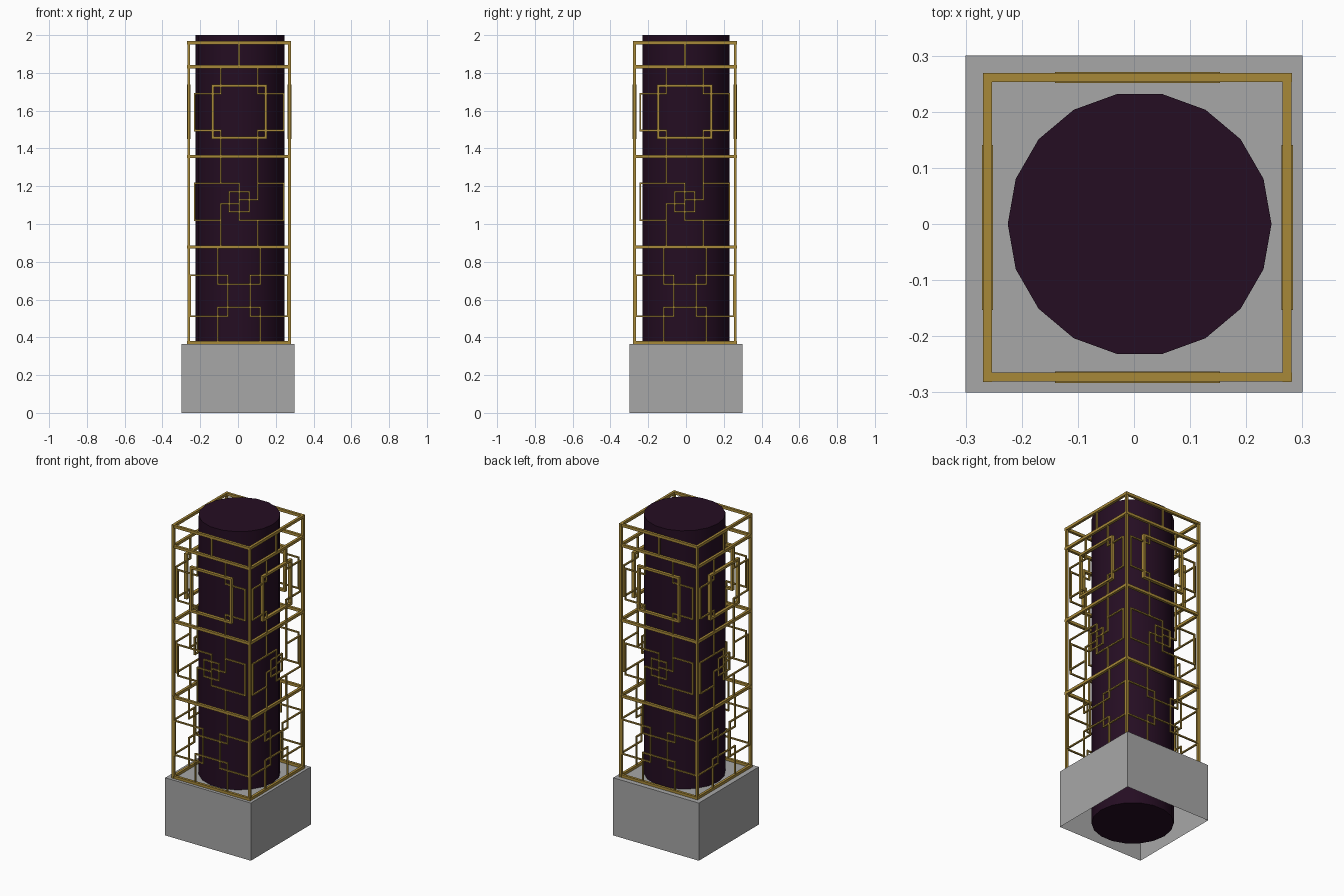
import bpy, bmesh, math
from mathutils import Matrix, Vector

if "Cube" in bpy.data.objects:
    bpy.data.objects.remove(bpy.data.objects["Cube"])


def material(name, rgb):
    m = bpy.data.materials.new(name)
    m.diffuse_color = (*rgb, 1)
    m.use_nodes = True
    m.node_tree.nodes["Principled BSDF"].inputs["Base Color"].default_value = m.diffuse_color
    return m


GOLD = material("antique gold", (0.39, 0.25, 0.04))
STONE = material("grey stone", (0.39, 0.39, 0.39))
PLUM = material("dark plum", (0.018, 0.004, 0.016))


def make_object(name, bm, mat):
    bmesh.ops.recalc_face_normals(bm, faces=bm.faces)
    mesh = bpy.data.meshes.new(name)
    bm.to_mesh(mesh)
    bm.free()
    mesh.materials.append(mat)
    ob = bpy.data.objects.new(name, mesh)
    bpy.context.collection.objects.link(ob)
    return ob


def box(bm, lo, hi):
    lo, hi = Vector(lo), Vector(hi)
    mat = Matrix.Translation((lo + hi) / 2) @ Matrix.Diagonal((*(hi - lo), 1))
    return bmesh.ops.create_cube(bm, size=1, matrix=mat)["verts"]


# Plinth: a box open underneath
bm = bmesh.new()
box(bm, (-0.3, -0.3, 0), (0.3, 0.3, 0.365))
bottom = [f for f in bm.faces if f.calc_center_median().z < 0.01]
bmesh.ops.delete(bm, geom=bottom, context="FACES_ONLY")
plinth = make_object("plinth", bm, STONE)
for f in plinth.data.polygons:          # keep the open box facing outward
    if f.normal.dot(f.center - Vector((0, 0, 0.18))) < 0:
        f.flip()

# Inner column, 18 sides
bpy.ops.mesh.primitive_cylinder_add(vertices=18, radius=0.235, depth=2,
                                    location=(0.01, 0, 1), rotation=(0, 0, math.pi / 2))
column = bpy.context.object
column.name = "column"
column.data.materials.append(PLUM)
bpy.ops.object.shade_smooth_by_angle(angle=math.radians(30))

# Lattice screens: four equal panels around the column
R = 0.267            # distance of panel plane from the centre
SIDES = range(4)


def path(bm, pts, width, depth):
    """Square bars along an axis-aligned path of (u, z) points on a panel."""
    w = width / 2
    for (u0, z0), (u1, z1) in zip(pts, pts[1:]):
        box(bm, (min(u0, u1) - w, -R - depth / 2, min(z0, z1) - w),
            (max(u0, u1) + w, -R + depth / 2, max(z0, z1) + w))


def around(name, paths, width, depth):
    for i in SIDES:
        bm = bmesh.new()
        for p in paths:
            path(bm, p, width, depth)
        ob = make_object(f"{name}_{i + 1}", bm, GOLD)
        ob.matrix_world = (Matrix.Translation((0.006, -0.006, 0))
                           @ Matrix.Rotation(i * math.pi / 2, 4, "Z"))


def mirrored(paths):
    return paths + [[(-u, z) for u, z in p] for p in paths]


def rect(u0, u1, z0, z1):
    return [(u0, z0), (u1, z0), (u1, z1), (u0, z1), (u0, z0)]


# Corner posts and cross rails
around("corner_post", [[(-R, 0.373), (-R, 1.96)]], 0.015, 0.015)
around("rails", [[(-R, z), (R, z)] for z in (0.373, 0.878, 1.358, 1.832, 1.96)],
       0.017, 0.016)

# Top strut
around("top_strut", [[(0, 1.84), (0, 1.955)]], 0.01, 0.01)

# Upper pattern: stepped outline with a heavy square frame
around("upper_pattern",
       mirrored([[(-0.098, 1.83), (-0.098, 1.69), (-0.236, 1.69),
                  (-0.236, 1.495), (-0.098, 1.495), (-0.098, 1.36)]]), 0.008, 0.01)
around("square_frame", [rect(-0.14, 0.14, 1.457, 1.731)], 0.014, 0.02)

# Middle pattern: pinwheel with a small central square
C = 1.118
half = [[(-0.098, 1.36), (-0.098, 1.216)],
        [(-0.098, 1.02), (-0.236, 1.02), (-0.236, 1.216), (0, 1.216), (0, C)],
        [(-0.098, 0.88), (-0.098, C - 0.01), (0, C - 0.01)]]
turned = [[(-u, 2 * C - z) for u, z in p] for p in half]
around("pinwheel_pattern", half + turned + [rect(-0.053, 0.053, C - 0.053, C + 0.053)],
       0.008, 0.01)

# Lower pattern: interlocked rectangles
around("lower_pattern",
       mirrored([rect(-0.258, -0.06, 0.512, 0.729)])
       + [[(-0.112, 0.875), (-0.112, 0.681), (0.112, 0.681), (0.112, 0.875)],
          [(-0.112, 0.375), (-0.112, 0.558), (0.112, 0.558), (0.112, 0.375)]],
       0.008, 0.01)
